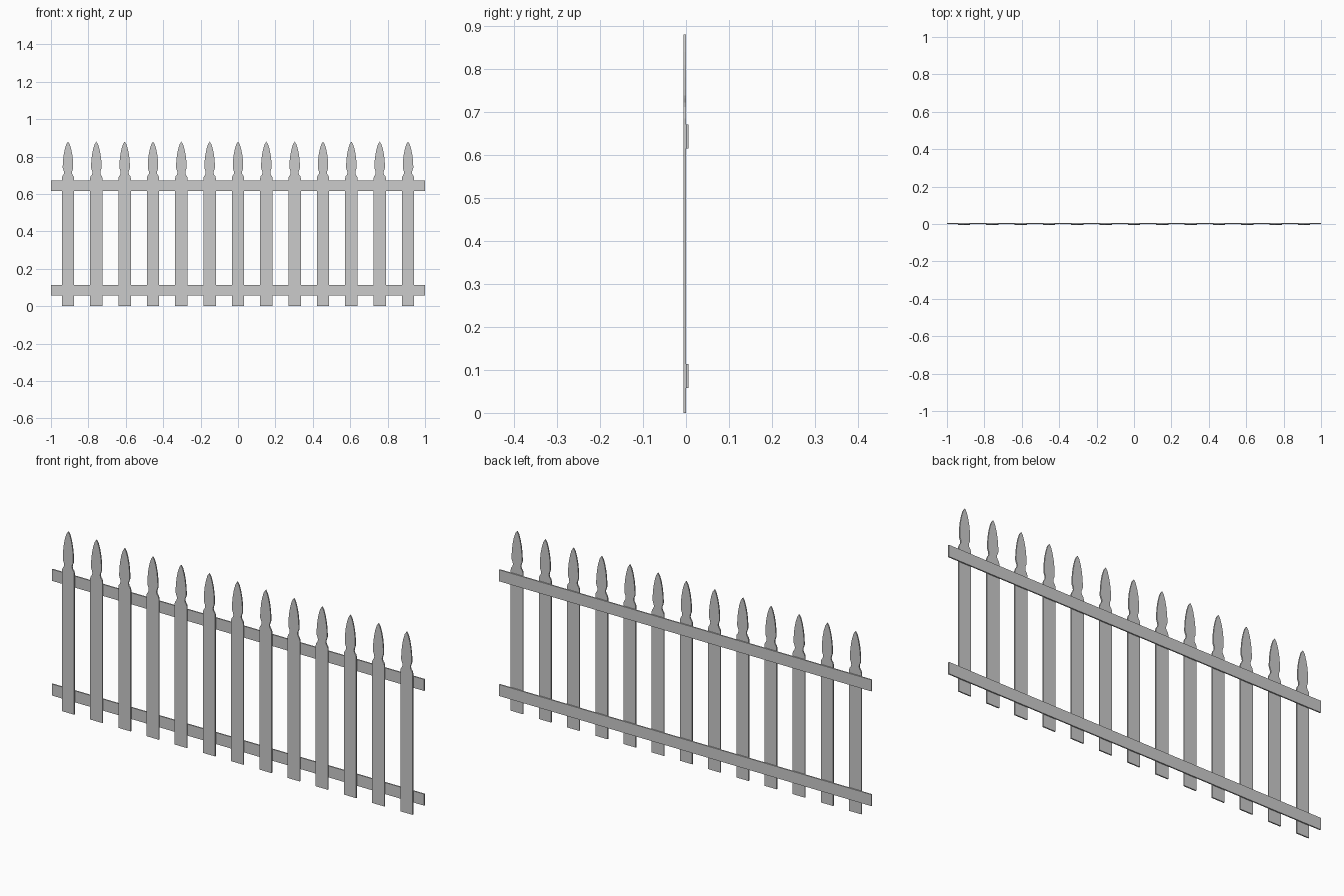
import bpy, bmesh

if "Cube" in bpy.data.objects:
    bpy.data.objects.remove(bpy.data.objects["Cube"])

# Right half of the picket outline (half width, height), bottom to tip
HALF = [(0.033, 0.0), (0.033, 0.685), (0.030, 0.695), (0.024, 0.703), (0.021, 0.712),
        (0.022, 0.722), (0.026, 0.732), (0.028, 0.739), (0.028, 0.752), (0.0265, 0.78),
        (0.023, 0.81), (0.017, 0.84), (0.009, 0.866)]
OUTLINE = HALF + [(0.0, 0.88)] + [(-x, z) for x, z in reversed(HALF)]
THICK = 0.006


def board(name, outline, x, y):
    """Extrude an x-z outline backwards from y by the board thickness."""
    bm = bmesh.new()
    face = bm.faces.new([bm.verts.new((px, 0, pz)) for px, pz in outline])
    ext = bmesh.ops.extrude_face_region(bm, geom=[face])
    verts = [v for v in ext["geom"] if isinstance(v, bmesh.types.BMVert)]
    bmesh.ops.translate(bm, verts=verts, vec=(0, THICK, 0))
    bmesh.ops.recalc_face_normals(bm, faces=bm.faces)
    mesh = bpy.data.meshes.new(name)
    bm.to_mesh(mesh)
    bm.free()
    obj = bpy.data.objects.new(name, mesh)
    obj.location = (x, y, 0)
    bpy.context.collection.objects.link(obj)


# Row of pickets at the front
for i in range(13):
    board(f"picket_{i + 1}", OUTLINE, (i - 6) * 0.1515, -THICK)

# Two rails behind them
for name, z0, z1 in (("lower_rail", 0.058, 0.114), ("upper_rail", 0.615, 0.671)):
    board(name, [(-1, z0), (1, z0), (1, z1), (-1, z1)], 0, 0)
